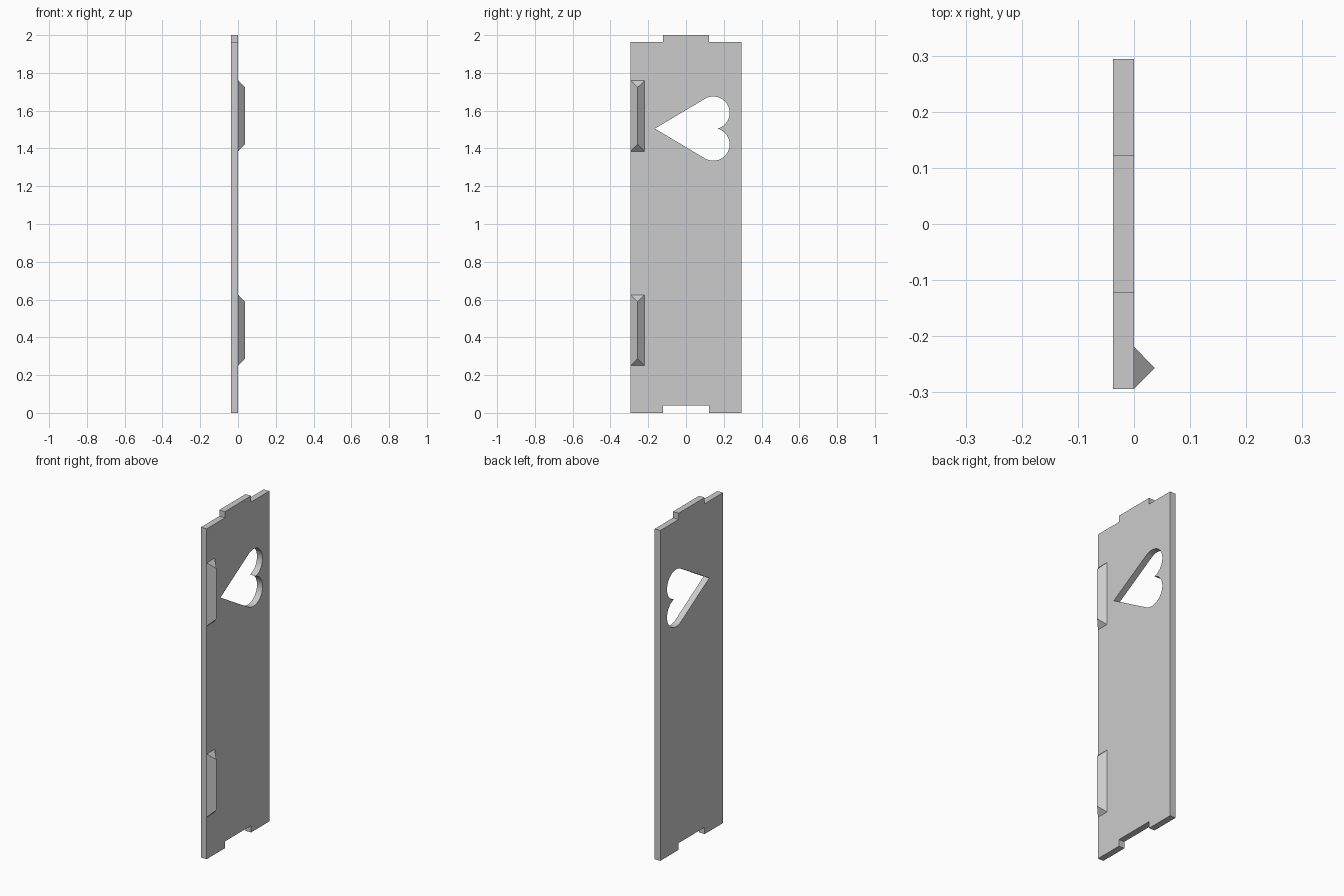
import bpy, bmesh
from math import asin, atan2, hypot, pi, sin, cos
from mathutils import Matrix

cube = bpy.data.objects.get("Cube")
if cube:
    bpy.data.objects.remove(cube, do_unlink=True)

THICK = 0.037      # panel thickness, also ridge height
HALF = 0.294       # half of the panel width
TAB = 0.123        # half of the tab and notch width

grey = bpy.data.materials.new("plain_grey")
grey.use_nodes = True
colour = (0.6, 0.6, 0.6, 1)
grey.diffuse_color = colour
grey.node_tree.nodes["Principled BSDF"].inputs["Base Color"].default_value = colour


def add_object(name, bm):
    bmesh.ops.recalc_face_normals(bm, faces=bm.faces)
    mesh = bpy.data.meshes.new(name)
    bm.to_mesh(mesh)
    bm.free()
    mesh.materials.append(grey)
    obj = bpy.data.objects.new(name, mesh)
    bpy.context.collection.objects.link(obj)
    return obj


def heart(tip, centre, mid, offset, radius, steps=28):
    """Sideways heart: a point at the tip and two round lobes."""
    along = centre - tip
    slope = atan2(offset, along) + asin(radius / hypot(along, offset))
    start = pi / 2 + slope                  # where the straight side meets the lobe
    end = -asin(offset / radius)            # where the lobes meet
    lobe = []
    for i in range(steps + 1):
        a = start + (end - start) * i / steps
        lobe.append((centre + radius * cos(a), offset + radius * sin(a)))
    lower = [(y, -z) for y, z in reversed(lobe[:-1])]
    return [(y, mid + z) for y, z in [(tip, 0)] + lobe + lower]


# Panel with a tab on top, a notch below and a heart cut-out
half_outline = [(TAB, 0.04), (TAB, 0), (HALF, 0), (HALF, 1.963), (TAB, 1.963), (TAB, 2)]
outline = half_outline + [(-y, z) for y, z in reversed(half_outline)]
cutout = heart(tip=-0.165, centre=0.1445, mid=1.505, offset=0.0835, radius=0.0865)

bm = bmesh.new()
edges = []
for loop in (outline, cutout):
    verts = [bm.verts.new((-THICK, y, z)) for y, z in loop]
    edges += [bm.edges.new((v, verts[i - 1])) for i, v in enumerate(verts)]
bmesh.ops.triangle_fill(bm, edges=edges, use_beauty=True)
result = bmesh.ops.extrude_face_region(bm, geom=bm.faces[:], use_keep_orig=True)
moved = [g for g in result["geom"] if isinstance(g, bmesh.types.BMVert)]
bmesh.ops.translate(bm, verts=moved, vec=(THICK, 0, 0))
add_object("panel", bm)


# Hip-ended ridges along one edge of the panel
def ridge(name, low, length=0.375, width=0.075):
    bm = bmesh.new()
    bmesh.ops.create_cube(bm, size=1, matrix=Matrix.Diagonal((THICK, width, length, 1)))
    for v in bm.verts:
        if v.co.x > 0:                      # pinch the outer side into a crest
            v.co.y = 0
            v.co.z *= 1 - 2 * THICK / length
    bmesh.ops.remove_doubles(bm, verts=bm.verts, dist=0.0001)
    obj = add_object(name, bm)
    obj.location = (THICK / 2, width / 2 - HALF, low + length / 2)


ridge("lower_ridge", 0.25)
ridge("upper_ridge", 1.385)
